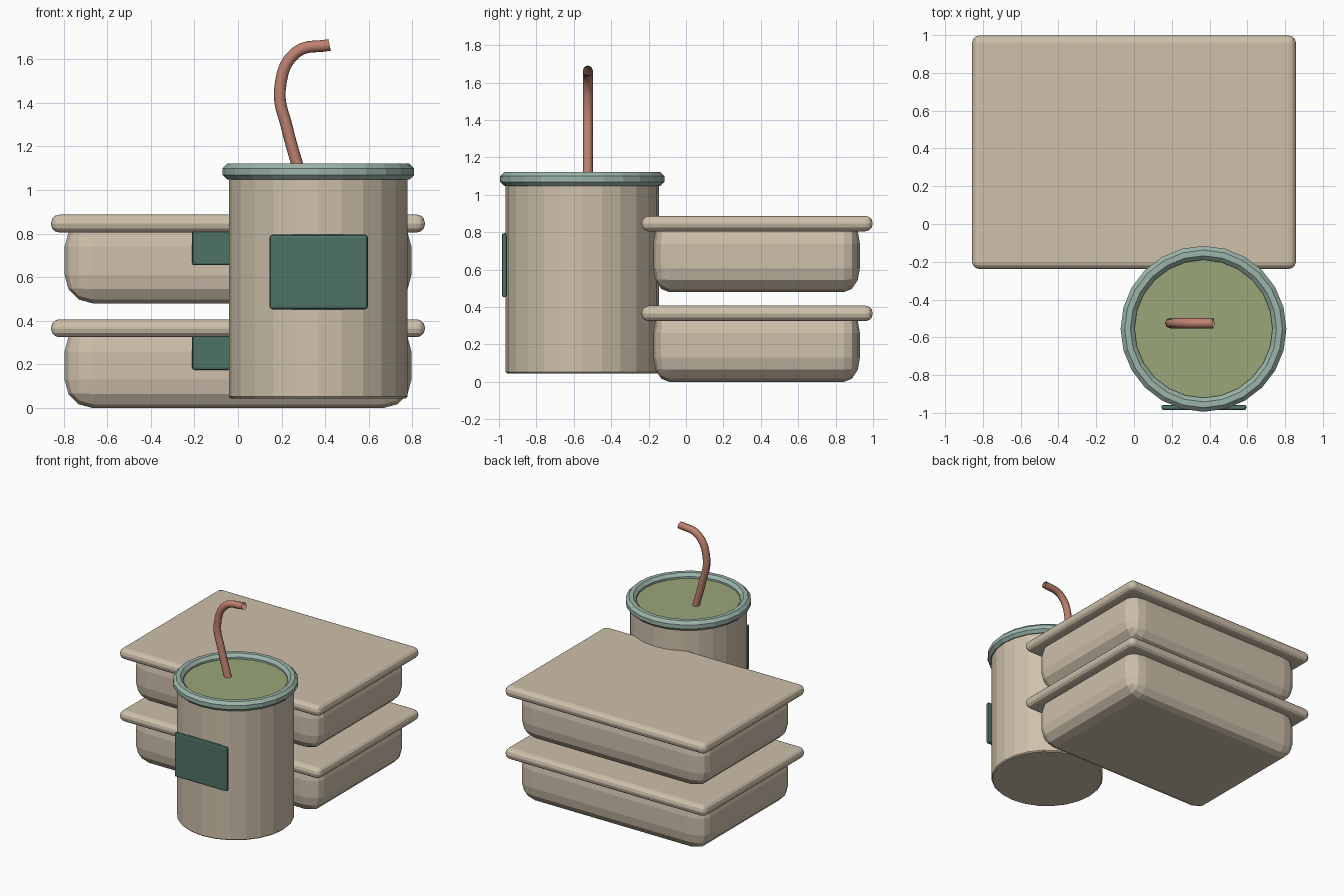
import bpy, bmesh, math
from mathutils import Vector

if "Cube" in bpy.data.objects:
    bpy.data.objects.remove(bpy.data.objects["Cube"])


def material(name, rgb):
    m = bpy.data.materials.new(name)
    m.diffuse_color = (*rgb, 1)
    m.use_nodes = True
    m.node_tree.nodes["Principled BSDF"].inputs["Base Color"].default_value = m.diffuse_color
    return m


BEIGE = material("beige", (0.62, 0.53, 0.41))
DARK_GREEN = material("dark green", (0.075, 0.17, 0.13))
TEAL = material("pale teal", (0.33, 0.46, 0.40))
LIQUID = material("leaf green", (0.32, 0.38, 0.19))
CORAL = material("coral", (0.52, 0.22, 0.16))


def finish(bm, name, mat):
    bmesh.ops.recalc_face_normals(bm, faces=bm.faces)
    mesh = bpy.data.meshes.new(name)
    bm.to_mesh(mesh)
    bm.free()
    mesh.materials.append(mat)
    ob = bpy.data.objects.new(name, mesh)
    bpy.context.collection.objects.link(ob)
    return ob


def rounded_box(name, lo, hi, bevel, mat, segments=3, squash_y=1.0):
    """Bevelled box; squash_y narrows the bevel in the y direction."""
    lo, hi = Vector(lo), Vector(hi)
    size, mid = hi - lo, (lo + hi) / 2
    bm = bmesh.new()
    bmesh.ops.create_cube(bm, size=1)
    bmesh.ops.scale(bm, vec=(size.x, size.y / squash_y, size.z), verts=bm.verts)
    bmesh.ops.bevel(bm, geom=bm.edges[:], offset=bevel, segments=segments,
                    profile=0.5, affect='EDGES')
    bmesh.ops.scale(bm, vec=(1, squash_y, 1), verts=bm.verts)
    bmesh.ops.translate(bm, vec=mid, verts=bm.verts)
    return finish(bm, name, mat)


def lathe(name, profile, centre, mat, sides=24, closed=False):
    """Spin an (r, z) profile around a vertical axis."""
    bm = bmesh.new()
    rings = []
    for r, z in profile:
        ring = []
        for i in range(sides):
            a = math.tau * i / sides
            ring.append(bm.verts.new((centre[0] + r * math.cos(a),
                                      centre[1] + r * math.sin(a), z)))
        rings.append(ring)
    pairs = list(zip(rings, rings[1:]))
    if closed:
        pairs.append((rings[-1], rings[0]))
    for a, b in pairs:
        for i in range(sides):
            j = (i + 1) % sides
            bm.faces.new((a[i], a[j], b[j], b[i]))
    if not closed:
        bm.faces.new(rings[0])
        bm.faces.new(rings[-1])
    return finish(bm, name, mat)


# Two stacked food containers, each with a lid and a front label
for level, z in (("lower", 0.0), ("upper", 0.48)):
    rounded_box(level + "_container", (-0.795, -0.175, z), (0.795, 0.93, z + 0.39),
                0.13, BEIGE, squash_y=0.65)
    rounded_box(level + "_lid", (-0.857, -0.238, z + 0.325), (0.857, 0.998, z + 0.407),
                0.038, BEIGE)
    rounded_box(level + "_container_label", (-0.21, -0.21, z + 0.175),
                (0.21, -0.17, z + 0.34), 0.01, DARK_GREEN, segments=2)

# Drinking cup with rim and liquid
CUP = (0.368, -0.555)
lathe("cup", [(0.402, 0.045), (0.41, 0.053), (0.41, 1.06)], CUP, BEIGE)
rim = [(0.402 + 0.04 * math.cos(math.tau * (k + 0.5) / 8),
        1.084 + 0.04 * math.sin(math.tau * (k + 0.5) / 8)) for k in range(8)]
lathe("cup_rim", rim, CUP, TEAL, closed=True)
lathe("liquid", [(0.38, 1.05), (0.38, 1.085)], CUP, LIQUID)

# Label on the cup front
rounded_box("cup_label", (0.145, -0.985, 0.453), (0.595, -0.957, 0.795),
            0.012, DARK_GREEN, segments=2)

# Bent straw
curve = bpy.data.curves.new("straw_path", 'CURVE')
curve.dimensions = '3D'
spline = curve.splines.new('BEZIER')
points = [(0.285, 1.07), (0.225, 1.285), (0.192, 1.46), (0.265, 1.63), (0.42, 1.665)]
spline.bezier_points.add(len(points) - 1)
for bp, (x, z) in zip(spline.bezier_points, points):
    bp.co = (x, -0.525, z)
    bp.handle_left_type = bp.handle_right_type = 'AUTO'
spline.resolution_u = 5
curve.bevel_depth = 0.027
curve.bevel_resolution = 2
curve.materials.append(CORAL)
straw = bpy.data.objects.new("straw", curve)
bpy.context.collection.objects.link(straw)
